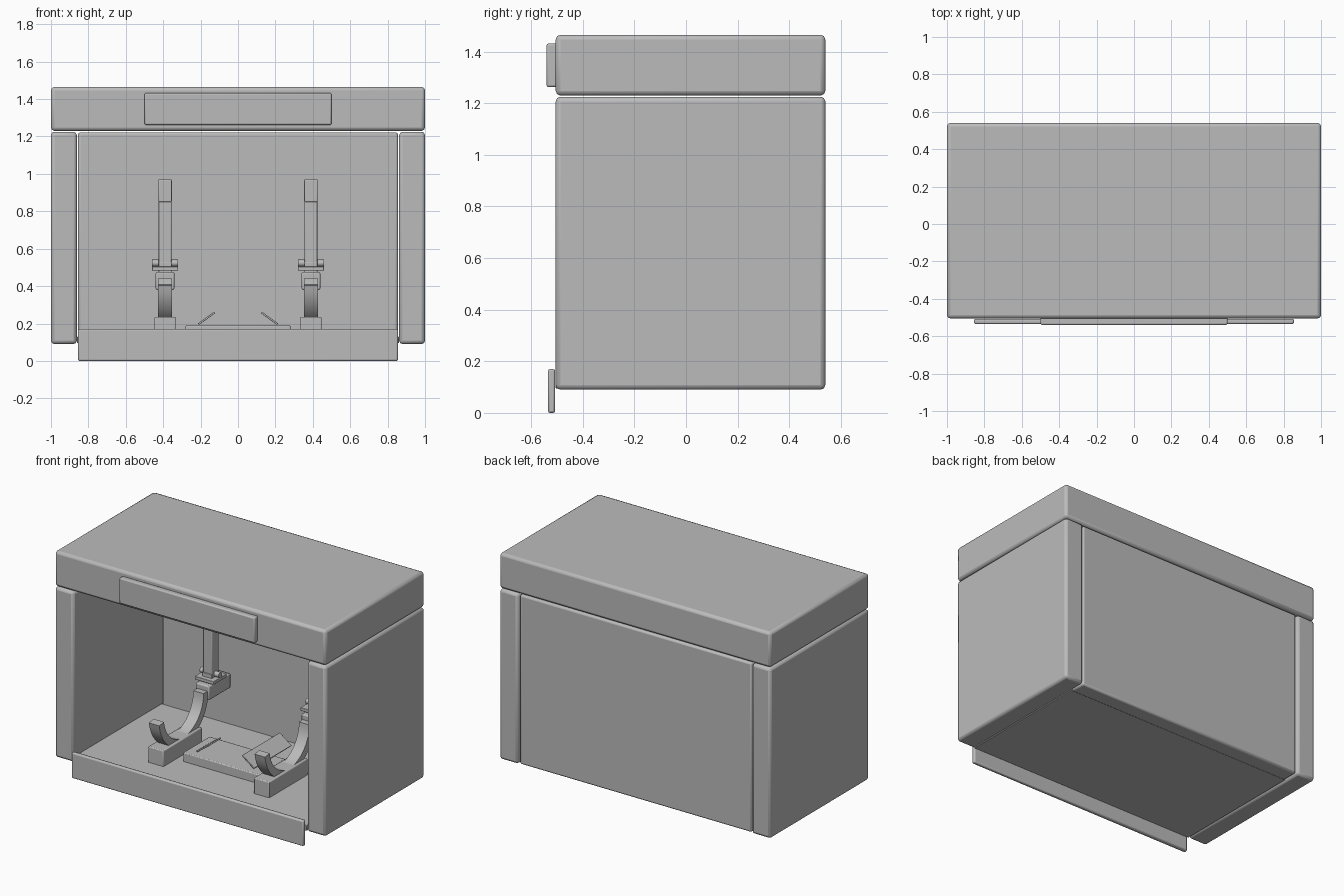
import bpy, math
from mathutils import Vector

cube = bpy.data.objects.get("Cube")
if cube:
    bpy.data.objects.remove(cube, do_unlink=True)

GREY = (0.5, 0.5, 0.5, 1)
grey = bpy.data.materials.new("plain grey")
grey.use_nodes = True
grey.diffuse_color = GREY
grey.node_tree.nodes["Principled BSDF"].inputs["Base Color"].default_value = GREY


def finish(ob, name, bevel):
    """Name the part, colour it and soften its edges."""
    ob.name = name
    ob.data.materials.append(grey)
    if bevel:
        mod = ob.modifiers.new("Bevel", "BEVEL")
        mod.width = bevel
        mod.segments = 2
    bpy.ops.object.shade_smooth_by_angle(angle=math.radians(30))
    return ob


def box(name, x, y, z, bevel=0.005):
    """Box between the given pairs of limits."""
    bpy.ops.mesh.primitive_cube_add(size=1)
    ob = bpy.context.object
    lo, hi = (Vector(c) for c in zip(x, y, z))
    for v in ob.data.vertices:
        v.co = (lo + hi) / 2 + v.co * (hi - lo)
    return finish(ob, name, bevel)


def cradle(name, x, half, cy, cz, outer, inner, start, end, steps=20):
    """Curved strap bent in the side plane."""
    verts, faces = [], []
    for i in range(steps + 1):
        a = math.radians(start + (end - start) * i / steps)
        for r, s in ((inner, -1), (inner, 1), (outer, 1), (outer, -1)):
            verts.append((x + s * half, cy + r * math.cos(a), cz + r * math.sin(a)))
    for i in range(steps):
        for j in range(4):
            k = (j + 1) % 4
            faces.append((4 * i + j, 4 * i + k, 4 * i + 4 + k, 4 * i + 4 + j))
    faces += [(3, 2, 1, 0), tuple(4 * steps + j for j in range(4))]
    mesh = bpy.data.meshes.new(name)
    mesh.from_pydata(verts, [], faces)
    ob = bpy.data.objects.new(name, mesh)
    bpy.context.collection.objects.link(ob)
    bpy.ops.object.select_all(action="DESELECT")
    ob.select_set(True)
    bpy.context.view_layer.objects.active = ob
    return finish(ob, name, 0)


# Cabinet shell
FRONT, BACK = -0.505, 0.54
box("lid", (-1, 1), (FRONT, BACK), (1.23, 1.465), 0.018)
box("back_panel", (-0.855, 0.855), (0.42, 0.532), (0.092, 1.222), 0.012)
box("floor", (-0.86, 0.86), (FRONT, 0.425), (0.095, 0.13), 0.003)
box("front_skirt", (-0.855, 0.855), (-0.535, -0.507), (0, 0.17), 0.008)
box("lid_plate", (-0.5, 0.5), (-0.54, -0.5), (1.262, 1.432), 0.008)

for side, s in (("left", 1), ("right", -1)):
    box(side + "_side_panel", sorted((s * 0.862, s)), (FRONT, BACK), (0.09, 1.225), 0.018)

    # Hanger and curved cradle
    c = s * 0.39

    def span(h):
        return (c - h, c + h)

    box(side + "_wall_arm", span(0.036), (0.225, 0.425), (0.85, 0.97))
    box(side + "_hanger_bar", span(0.034), (0.235, 0.305), (0.52, 0.87))
    box(side + "_hinge_plate", span(0.07), (0.2, 0.34), (0.483, 0.505), 0.003)
    box(side + "_hinge_neck", span(0.035), (0.23, 0.31), (0.46, 0.53), 0.003)
    bpy.ops.mesh.primitive_cylinder_add(vertices=16, radius=0.018, depth=0.14,
                                        location=(c, 0.27, 0.523),
                                        rotation=(0, math.pi / 2, 0))
    finish(bpy.context.object, side + "_hinge_pin", 0)
    box(side + "_clamp_block", span(0.05), (0.18, 0.41), (0.38, 0.475), 0.008)
    cradle(side + "_cradle", c, 0.038, -0.07, 0.44, 0.26, 0.21, 188, 360)
    box(side + "_cradle_base", span(0.057), (-0.31, 0.1), (0.12, 0.235), 0.006)

    # Tilted flap on the tray
    flap = box(side + "_tray_flap", (-0.054, 0.054),
               (-0.135, 0.26 if s > 0 else 0), (-0.005, 0.005), 0.002)
    flap.location = (s * 0.168, 0, 0.228)
    flap.rotation_euler.y = s * math.radians(36)

# Tray between the cradles
box("tray", (-0.28, 0.28), (-0.18, 0.1), (0.125, 0.19), 0.006)
